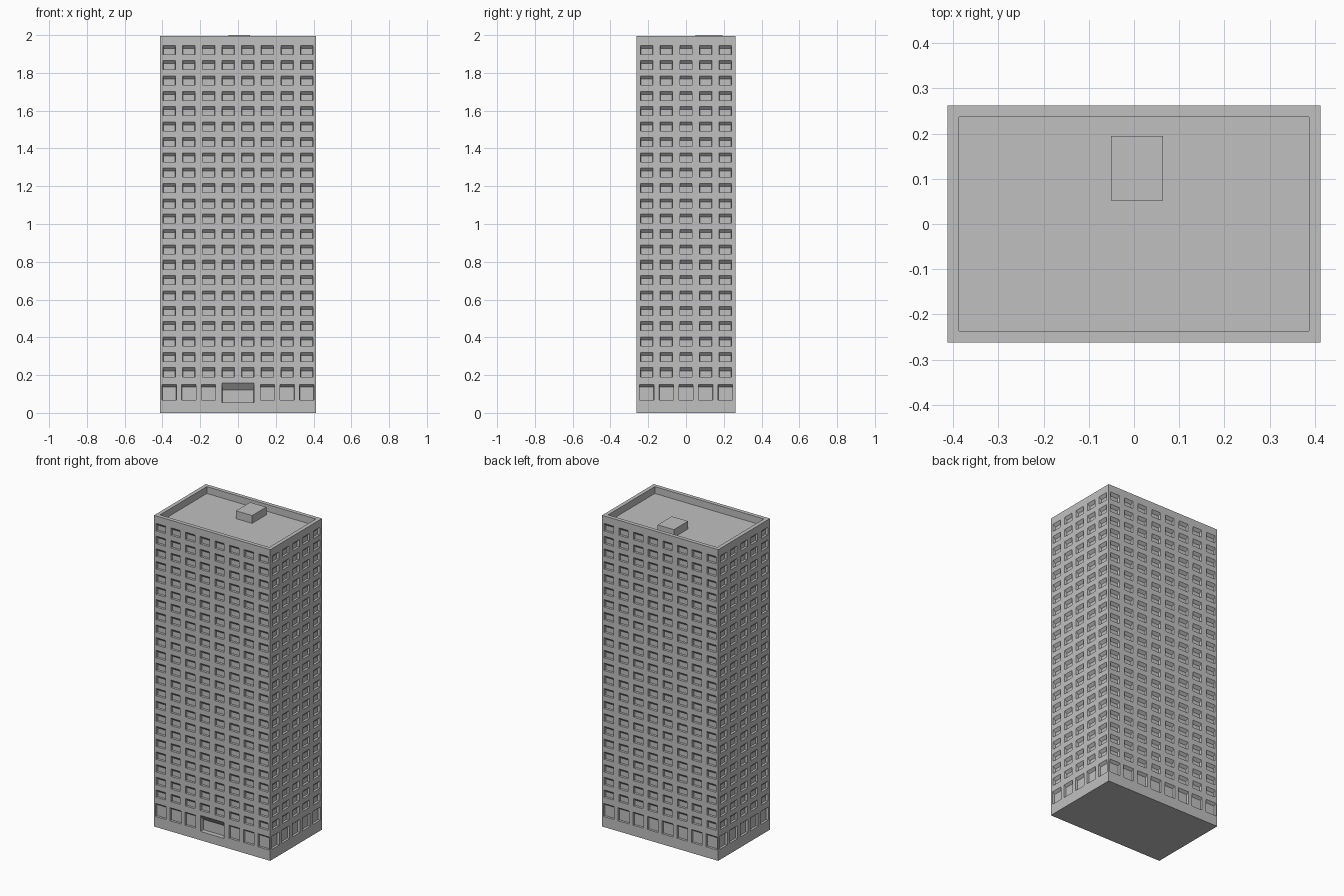
import bpy, bmesh, math
from mathutils import Matrix, Vector

if "Cube" in bpy.data.objects:
    bpy.data.objects.remove(bpy.data.objects["Cube"])

HX, HY, TOP = 0.412, 0.262, 1.994      # half width, half depth, parapet height
PITCH_U, PITCH_Z, ROWS = 0.104, 0.0813, 22
ROOF_Z, RIM = 1.95, 0.025

concrete = bpy.data.materials.new("concrete_grey")
concrete.diffuse_color = (0.53, 0.53, 0.53, 1)
concrete.use_nodes = True
concrete.node_tree.nodes["Principled BSDF"].inputs["Base Color"].default_value = concrete.diffuse_color


def make_object(name, bm):
    bmesh.ops.remove_doubles(bm, verts=bm.verts, dist=1e-5)
    me = bpy.data.meshes.new(name)
    bm.to_mesh(me)
    bm.free()
    me.materials.append(concrete)
    ob = bpy.data.objects.new(name, me)
    bpy.context.collection.objects.link(ob)
    return ob


def bridge(bm, outer, inner):
    for i in range(4):
        j = (i + 1) % 4
        bm.faces.new((outer[i], outer[j], inner[j], inner[i]))


def window_cell(bm, place, cell, hole, depth, drop, side):
    """Wall panel with a recessed window whose soffit slopes down inwards."""
    def ring(u0, u1, z0, z1, d):
        return [bm.verts.new(place(u, z, d))
                for u, z in ((u0, z0), (u1, z0), (u1, z1), (u0, z1))]
    u0, u1, z0, z1 = hole
    wall = ring(*cell, 0)
    opening = ring(*hole, 0)
    pane = ring(u0 + side, u1 - side, z0, z1 - drop, depth)
    bridge(bm, wall, opening)
    bridge(bm, opening, pane)
    bm.faces.new(pane)


def facade(bm, turn, half, dist, cols, entrance):
    rot = Matrix.Rotation(math.radians(turn), 3, 'Z')

    def place(u, z, d):
        return rot @ Vector((u, -dist + d, z))

    mids = [(i - (cols - 1) / 2) * PITCH_U for i in range(cols)]
    edges = [-half] + [m + PITCH_U / 2 for m in mids[:-1]] + [half]
    base_top = 0.172
    for c, m in enumerate(mids):
        a, b = edges[c], edges[c + 1]
        # ground floor windows
        if not (entrance and abs(m) < 0.06):
            window_cell(bm, place, (a, b, 0, base_top),
                        (m - 0.038, m + 0.038, 0.067, 0.151), 0.015, 0.013, 0.001)
        # upper floors
        for r in range(ROWS):
            z = 0.191 + r * PITCH_Z
            lo = base_top if r == 0 else z - 0.0165
            hi = TOP if r == ROWS - 1 else z + PITCH_Z - 0.0165
            window_cell(bm, place, (a, b, lo, hi),
                        (m - 0.033, m + 0.033, z, z + 0.048), 0.015, 0.016, 0.002)
    # wide entrance in the middle
    if entrance:
        window_cell(bm, place, (-PITCH_U, PITCH_U, 0, base_top),
                    (-0.084, 0.084, 0.056, 0.159), 0.03, 0.037, 0.001)


# tower: four facades, underside, parapet and sunken roof
bm = bmesh.new()
facade(bm, 0, HX, HY, 8, True)
facade(bm, 180, HX, HY, 8, False)
facade(bm, 90, HY, HX, 5, False)
facade(bm, 270, HY, HX, 5, False)


def rect(x, y, z):
    return [bm.verts.new(p) for p in ((-x, -y, z), (x, -y, z), (x, y, z), (-x, y, z))]


bm.faces.new(rect(HX, HY, 0)[::-1])
rim_out = rect(HX, HY, TOP)
rim_in = rect(HX - RIM, HY - RIM, TOP)
roof = rect(HX - RIM, HY - RIM, ROOF_Z)
bridge(bm, rim_out, rim_in)
bridge(bm, rim_in, roof)
bm.faces.new(roof)
make_object("tower", bm)

# small stair housing on the roof
bm = bmesh.new()
bmesh.ops.create_cube(bm, size=1)
bmesh.ops.scale(bm, vec=(0.115, 0.143, 2.0 - ROOF_Z), verts=bm.verts)
bmesh.ops.translate(bm, vec=(0.007, 0.123, (2.0 + ROOF_Z) / 2), verts=bm.verts)
make_object("roof_housing", bm)
